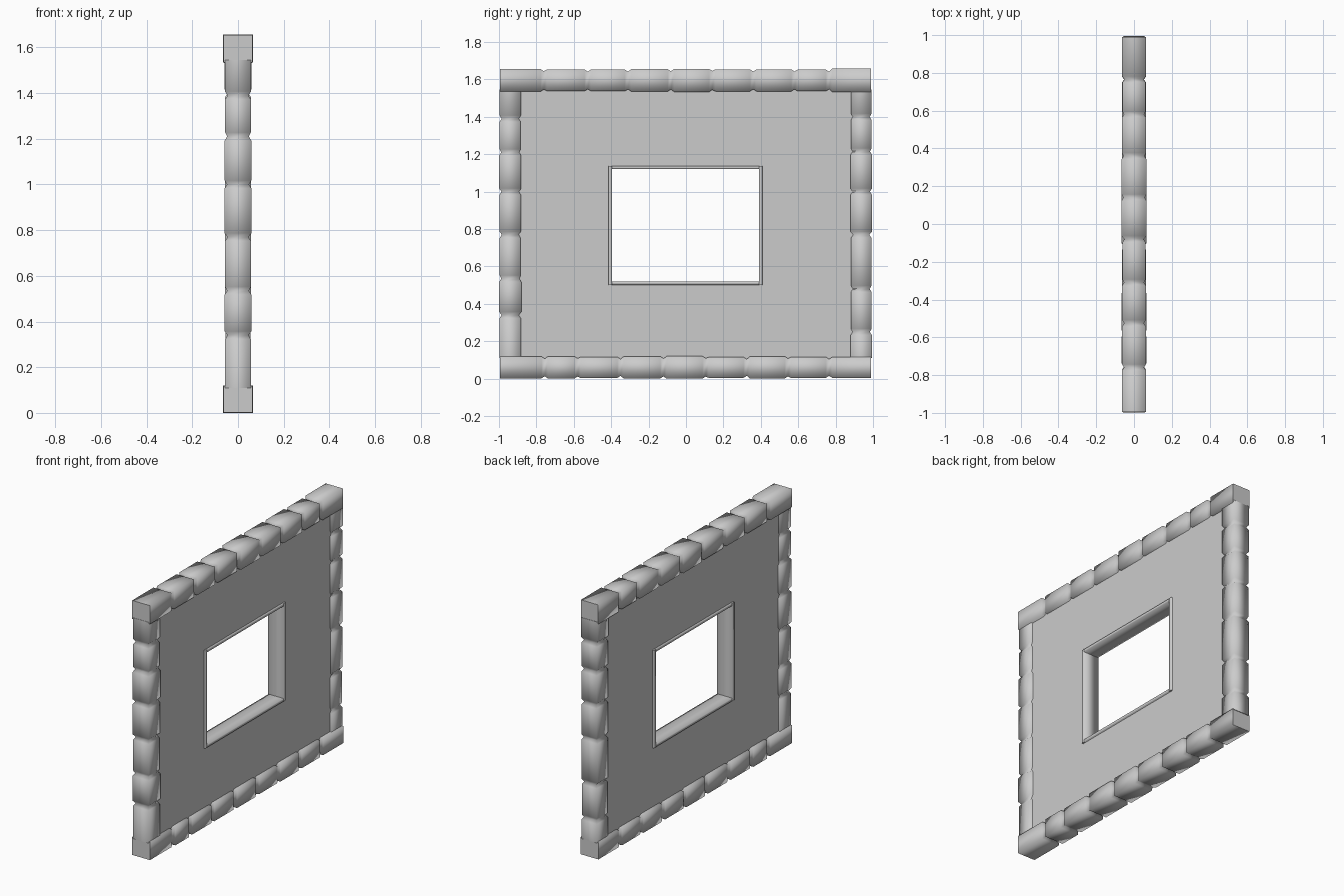
import bpy, bmesh, random
from mathutils import Vector

if "Cube" in bpy.data.objects:
    bpy.data.objects.remove(bpy.data.objects["Cube"])

random.seed(4)


def finish(name, bm):
    bmesh.ops.recalc_face_normals(bm, faces=bm.faces[:])
    me = bpy.data.meshes.new(name)
    bm.to_mesh(me)
    bm.free()
    ob = bpy.data.objects.new(name, me)
    bpy.context.collection.objects.link(ob)
    return ob


def timber(name, axis, start, end, centre, half_x, half_w, grooves, wobble=0.003):
    """Square timber along 'y' or 'z', pinched at each groove, soft-shaded sides."""
    # stations along the timber: (position, inset, jitter id)
    stations = [(start, 0.0)]
    for g in sorted(grooves):
        stations += [(g - 0.017, 0.0), (g, 0.011), (g + 0.017, 0.0)]
    stations.append((end, 0.0))
    bm = bmesh.new()
    rings = []
    jx = jw = 0.0
    for i, (t, inset) in enumerate(stations):
        if i % 3 == 0 and 0 < i < len(stations) - 1:
            jx, jw = (random.uniform(-wobble, wobble) for _ in range(2))
        hx, hw = half_x - inset + jx, half_w - inset + jw
        ring = []
        for sx, sw in ((-1, -1), (1, -1), (1, 1), (-1, 1)):
            w = centre + sw * hw
            p = (sx * hx, t, w) if axis == 'y' else (sx * hx, w, t)
            ring.append(bm.verts.new(p))
        rings.append(ring)
    for a, b in zip(rings, rings[1:]):
        for k in range(4):
            f = bm.faces.new((a[k], a[(k + 1) % 4], b[(k + 1) % 4], b[k]))
            f.smooth = True
    # flat end caps
    bm.faces.new(rings[0])
    bm.faces.new(rings[-1])
    return finish(name, bm)


def window_ring(name, half_x, outer, inner):
    """Rectangular slab with a rectangular opening; rects are (y0, y1, z0, z1)."""
    bm = bmesh.new()
    loops = []
    for x, (y0, y1, z0, z1) in ((-half_x, outer), (half_x, outer),
                                (half_x, inner), (-half_x, inner)):
        loops.append([bm.verts.new((x, y, z)) for y, z in
                      ((y0, z0), (y1, z0), (y1, z1), (y0, z1))])
    for i in range(4):
        a, b = loops[i], loops[(i + 1) % 4]
        for k in range(4):
            bm.faces.new((a[k], a[(k + 1) % 4], b[(k + 1) % 4], b[k]))
    return finish(name, bm)


# Horizontal beams
timber("top_beam", 'y', -0.995, 0.99, 1.595, 0.064, 0.06,
       [-0.76, -0.525, -0.31, -0.08, 0.14, 0.36, 0.58, 0.765])
timber("bottom_beam", 'y', -0.995, 0.99, 0.06, 0.064, 0.058,
       [-0.755, -0.58, -0.35, -0.12, 0.105, 0.325, 0.545, 0.765])

# Corner posts
timber("left_post", 'z', 0.11, 1.545, -0.94, 0.056, 0.057,
       [0.34, 0.535, 0.77, 1.0, 1.21, 1.39])
timber("right_post", 'z', 0.11, 1.545, 0.937, 0.056, 0.057,
       [0.25, 0.48, 0.77, 1.0, 1.215, 1.40])

# Plaster panel with window opening
window_ring("wall_panel", 0.045, (-0.92, 0.92, 0.08, 1.57),
            (-0.405, 0.4, 0.51, 1.13))

# Window lining: four thin boards standing slightly proud of the panel
for side, y in (("left", -0.406), ("right", 0.4)):
    timber("window_jamb_" + side, 'z', 0.502, 1.138, y, 0.056, 0.0095, [])
for side, z in (("sill", 0.511), ("head", 1.129)):
    timber("window_" + side, 'y', -0.4, 0.395, z, 0.054, 0.009, [])
